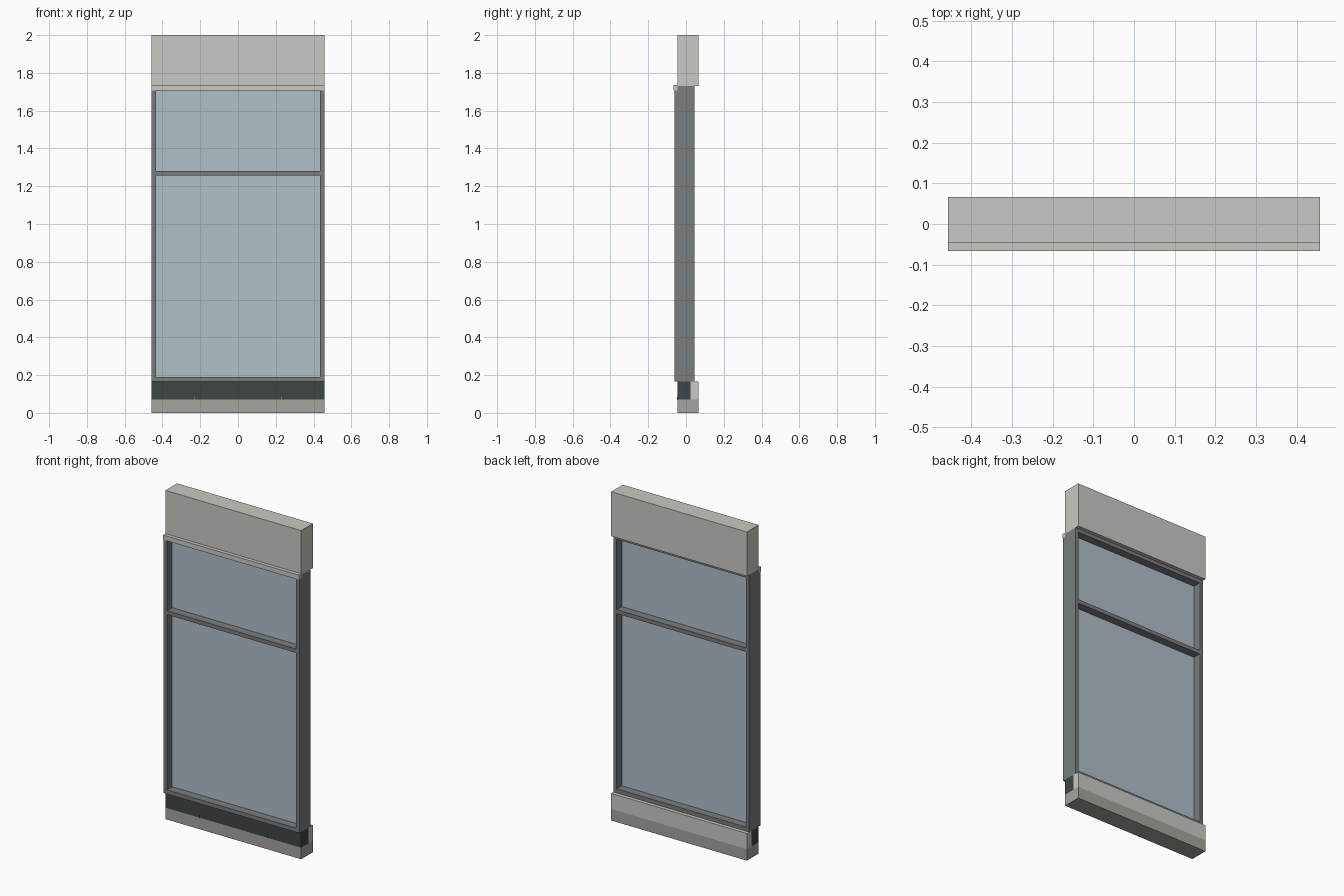
import bpy, bmesh

if "Cube" in bpy.data.objects:
    bpy.data.objects.remove(bpy.data.objects["Cube"])


def material(name, rgb):
    lin = [((c / 255 + 0.055) / 1.055) ** 2.4 for c in rgb]
    m = bpy.data.materials.new(name)
    m.diffuse_color = (*lin, 1)
    m.use_nodes = True
    m.node_tree.nodes["Principled BSDF"].inputs["Base Color"].default_value = m.diffuse_color
    return m


STONE = material("light concrete", (201, 201, 195))
BASE = material("dark concrete", (165, 164, 158))
FRAME = material("grey frame", (122, 125, 127))
PANEL = material("charcoal", (63, 69, 69))
GLASS = material("pale blue glass", (176, 193, 201))


def box(name, mat, x, y, z):
    """Box spanning the (min, max) ranges x, y and z."""
    bm = bmesh.new()
    bmesh.ops.create_cube(bm, size=1)
    for v in bm.verts:
        v.co = [r[0] if c < 0 else r[1] for c, r in zip(v.co, (x, y, z))]
    me = bpy.data.meshes.new(name)
    bm.to_mesh(me)
    bm.free()
    me.materials.append(mat)
    ob = bpy.data.objects.new(name, me)
    bpy.context.collection.objects.link(ob)
    return ob


W = 0.457           # half width of the bay
IN = W - 0.022      # inner edge of the jambs
FULL, INNER = (-W, W), (-IN, IN)
DEPTH = (-0.062, 0.045)

# Masonry header with its projecting drip lip
box("header", STONE, FULL, (-0.045, 0.067), (1.73, 2.0))
box("drip_lip", STONE, (-W - 0.0005, W + 0.0005), (-0.067, -0.045), (1.708, 1.737))

# Base slab, dark front panel and light backing under the window
box("base", BASE, FULL, (-0.045, 0.067), (0, 0.07))
box("front_panel", PANEL, FULL, (-0.045, 0.025), (0.07, 0.165))
box("back_upstand", STONE, FULL, (0.025, 0.067), (0.07, 0.165))

# Window frame: jambs, rails and transom
for side, s in (("left", -1), ("right", 1)):
    box(side + "_jamb", FRAME, sorted((s * IN, s * W)), DEPTH, (0.165, 1.73))
    # small drainage tab at the foot of the panel
    box(side + "_weep_tab", FRAME, (s * 0.23 - 0.002, s * 0.23 + 0.002),
        (-0.047, -0.045), (0.07, 0.083))
box("top_rail", FRAME, INNER, (-0.045, 0.045), (1.708, 1.73))
box("transom", FRAME, INNER, DEPTH, (1.256, 1.28))
box("bottom_rail", FRAME, INNER, DEPTH, (0.165, 0.19))

# Glass panes
box("upper_pane", GLASS, INNER, (-0.012, -0.004), (1.28, 1.708))
box("lower_pane", GLASS, INNER, (-0.012, -0.004), (0.19, 1.256))
